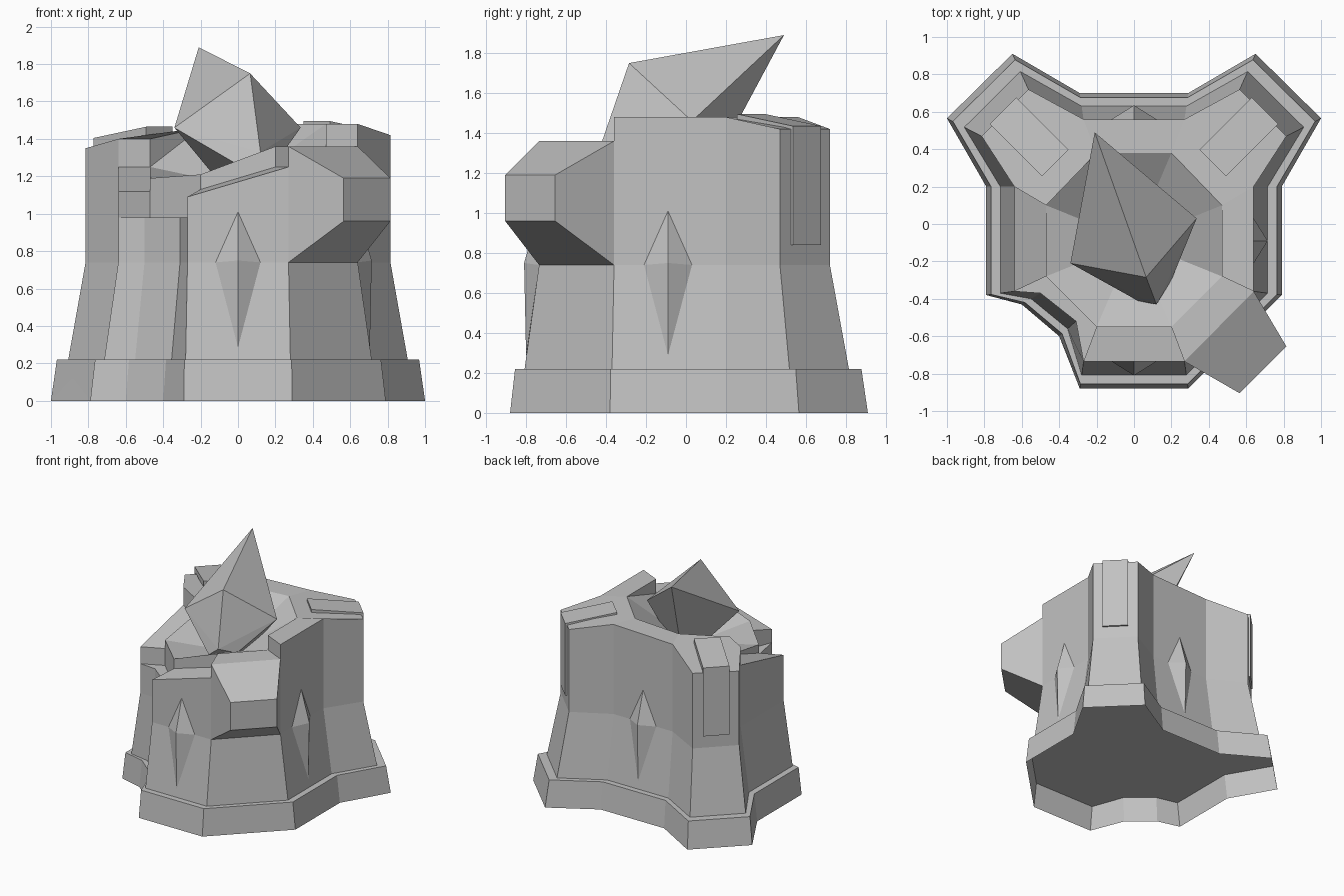
import bpy, bmesh
from mathutils import Vector

cube = bpy.data.objects.get("Cube")
if cube:
    bpy.data.objects.remove(cube, do_unlink=True)

stone = bpy.data.materials.new("grey_stone")
stone.use_nodes = True
stone.diffuse_color = (0.54, 0.54, 0.54, 1)
bsdf = stone.node_tree.nodes["Principled BSDF"]
bsdf.inputs["Base Color"].default_value = (0.54, 0.54, 0.54, 1)
bsdf.inputs["Roughness"].default_value = 0.9


def finish(name, bm):
    bmesh.ops.recalc_face_normals(bm, faces=bm.faces)
    mesh = bpy.data.meshes.new(name)
    bm.to_mesh(mesh)
    bm.free()
    mesh.materials.append(stone)
    bpy.context.collection.objects.link(bpy.data.objects.new(name, mesh))


def loft(name, rings, tip=None):
    """Join rings of points; close the top flat, or to a tip."""
    bm = bmesh.new()
    rows = [[bm.verts.new(p) for p in ring] for ring in rings]
    n = len(rows[0])
    for a, b in zip(rows, rows[1:]):
        for i in range(n):
            j = (i + 1) % n
            bm.faces.new((a[i], a[j], b[j], b[i]))
    bm.faces.new(rows[0])
    if tip:
        t = bm.verts.new(tip)
        for i in range(n):
            bm.faces.new((rows[-1][i], rows[-1][(i + 1) % n], t))
    else:
        bm.faces.new(rows[-1])
    finish(name, bm)


def hull(name, points):
    bm = bmesh.new()
    for p in points:
        bm.verts.new(p)
    res = bmesh.ops.convex_hull(bm, input=bm.verts)
    bmesh.ops.delete(bm, geom=list(set(res["geom_interior"])), context='VERTS')
    bmesh.ops.dissolve_limit(bm, angle_limit=0.01, verts=bm.verts, edges=bm.edges)
    finish(name, bm)


def section(name, plan, heights):
    """Upright wall piece with its own height at every corner."""
    loft(name, [[(x, y, WAIST) for x, y in plan],
                [(x, y, z) for (x, y), z in zip(plan, heights)]])


def flip(pts):
    return [(-x, y) for x, y in pts]


WAIST = 0.74
# Plan of one half: foot and upper wall, from front round to back
foot = [(.29, -.88), (.79, -.38), (.79, .2), (1, .565), (.65, .91), (.29, .70)]
wall = [(.27, -.735), (.64, -.36), (.64, .2), (.815, .47), (.565, .72), (.27, .56)]
inner = [(.2, -.55), (.47, -.28), (.47, .1), (.2, .38)]
foot_gap = [(-.6, -.43), (-.40, -.60)]
wall_gap = [(-.5, -.37), (-.31, -.52)]


def whole(half, gap):
    left = flip(half)[::-1]
    return half + left[:-1] + gap + left[-1:]


foot_ring, wall_ring = whole(foot, foot_gap), whole(wall, wall_gap)


def ring(t, z):
    return [(a + (c - a) * t, b + (d - b) * t, z)
            for (a, b), (c, d) in zip(foot_ring, wall_ring)]


# Stepped foot, hollow underneath, and tapering lower tower
loft("tower_base", [ring(.18, .205), ring(0, 0), ring(.17, .22),
                    ring(.5, .22), ring(1, WAIST)])

# Inner core with a funnel-shaped hollow
core = inner + flip(inner)[::-1]
core_z = [1.36, 1.36, 1.48, 1.48, 1.46, 1.25, 1.19, 1.21]
loft("inner_core", [[(x, y, WAIST) for x, y in core],
                    [(x, y, z) for (x, y), z in zip(core, core_z)]],
     tip=(0, -.09, 1.15))

# Upper wall sections, broken lower toward the front right corner
w1, w2, w3, w4, w5, w6 = wall
i1, i2, i3, i4 = inner
v1, v2, v3, v4, v5, v6 = flip(wall)
j1, j2, j3, j4 = flip(inner)
section("front_wall", [v1, w1, i1, j1], [1.09, 1.25, 1.25, 1.13])
section("corner_wall", [w1, w2, i2, i1], [1.36] * 4)
section("left_wall", [w2, w3, i3, i2], [1.48] * 4)
section("left_bastion", [w3, w4, w5, w6, i4, i3], [1.48, 1.42, 1.42, 1.48, 1.48, 1.48])
section("back_wall", [w6, v6, j4, i4], [1.48, 1.46, 1.46, 1.48])
section("right_bastion", [v6, v5, v4, v3, j3, j4], [1.46, 1.36, 1.35, 1.40, 1.40, 1.46])
section("right_wall", [v3, v2, j2, j3], [1.25, 1.12, 1.12, 1.25])
section("broken_corner", [v2] + wall_gap + [v1, j1, j2], [.98] * 6)

# Projecting bay on the front left corner
hull("corner_bay",
     [(x, y, z) for x, y in (w1, w2) for z in (WAIST, 1.36)]
     + [(x, y, z) for x, y in ((.565, -.905), (.815, -.655)) for z in (.96, 1.19)])


# Straps running over the bastions and down their outer faces
def strap(name, side, drop):
    profile = [(-.38, 1.44), (-.38, 1.495), (.015, 1.435),
               (.015, .84), (-.02, .84), (-.02, 1.40)]
    d, c = Vector((.707, .707)), Vector((.69, .595))
    rings = []
    for half in (-.1, .1):
        row = []
        for s, z in profile:
            p = c + d * s + Vector((d.y, -d.x)) * half
            row.append((side * p.x, p.y, z - (drop if z > 1 else 0)))
        rings.append(row)
    loft(name, rings)


strap("left_strap", 1, 0)
strap("right_strap", -1, .03)


# Pointed studs on the front, left and back walls
def stud(name, at, out):
    at, out = Vector(at), Vector(out)
    side = Vector((-out.y, out.x, 0))
    up = Vector((0, 0, 1))
    hull(name, [at + out * .065 + up * .285, at + up * 1.01,
                at + side * .12 + up * WAIST, at - side * .12 + up * WAIST,
                at + out * .075 + up * .75, at - out * .03 + up * WAIST])


stud("front_stud", (0, -.735, 0), (0, -1, 0))
stud("left_stud", (.64, -.09, 0), (1, 0, 0))
stud("back_stud", (0, .56, 0), (0, 1, 0))

# Leaning rock shard rising from the hollow
hull("rock_shard", [(-.21, .49, 1.89), (.065, -.285, 1.75), (.335, .03, 1.46),
                    (-.34, -.21, 1.46), (.02, -.41, 1.25), (.12, -.43, 1.33),
                    (.2, -.3, 1.27), (0, .04, 1.05)])
